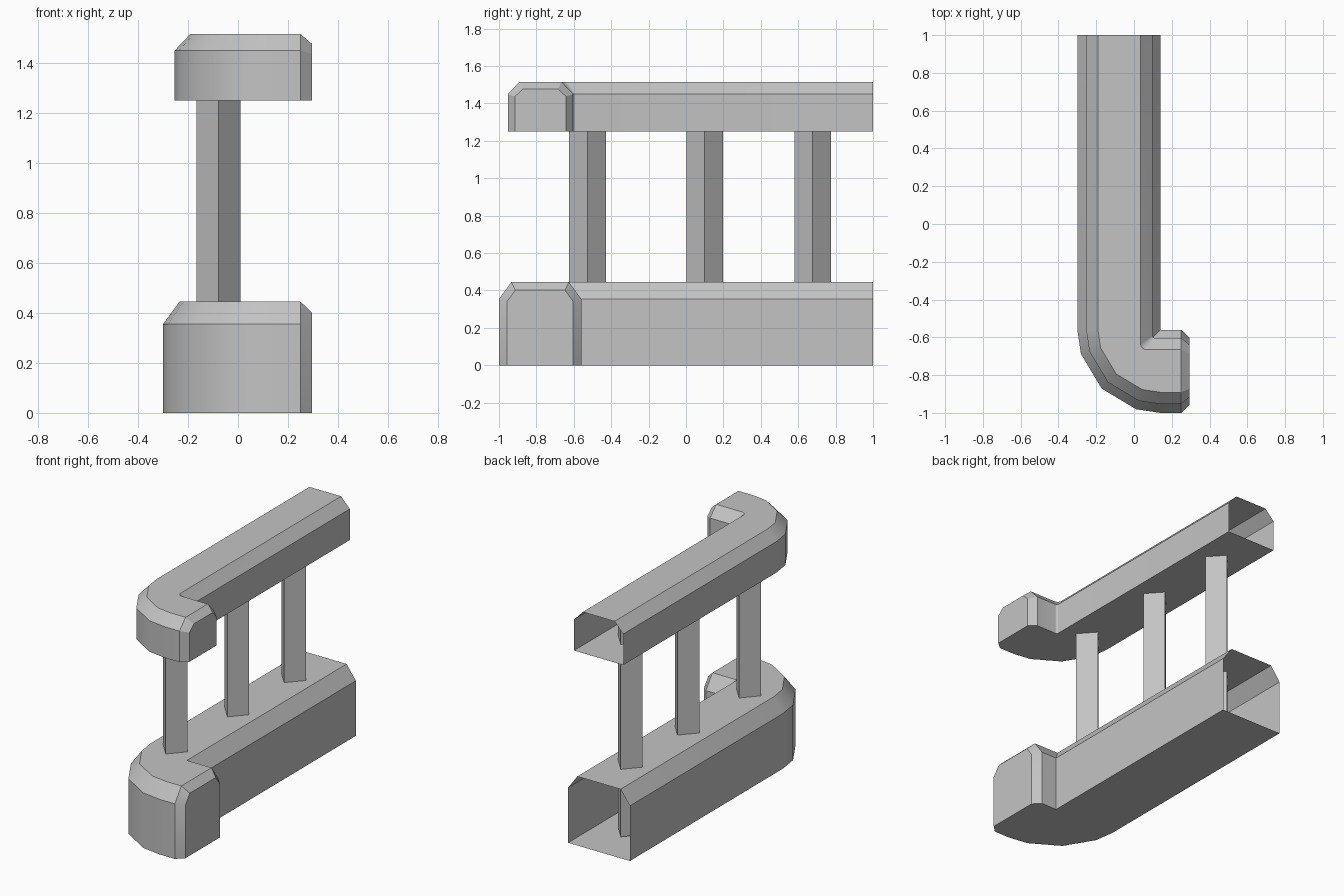
import bpy, bmesh, math

cube = bpy.data.objects.get("Cube")
if cube:
    bpy.data.objects.remove(cube, do_unlink=True)

grey = bpy.data.materials.new("plain grey")
grey.use_nodes = True
COLOUR = (0.55, 0.55, 0.55, 1)
grey.diffuse_color = COLOUR
grey.node_tree.nodes["Principled BSDF"].inputs["Base Color"].default_value = COLOUR

PIVOT_X, PIVOT_Y = 0.14, -0.56   # centre of the bend
BACK_Y, NECK_X, TIP_X = 1.0, 0.25, 0.295
BEND = [math.radians(a) for a in (0, 17, 45, 73, 90)]


def add_object(name, bm):
    mesh = bpy.data.meshes.new(name)
    bm.to_mesh(mesh)
    bm.free()
    mesh.materials.append(grey)
    obj = bpy.data.objects.new(name, mesh)
    bpy.context.collection.objects.link(obj)
    return obj


def add_rail(name, profile, inset):
    """Sweep a profile of (distance from pivot, height, corner radius) round the bend."""
    bm = bmesh.new()
    rings = [[bm.verts.new((PIVOT_X - u, BACK_Y, z)) for u, z, r in profile]]
    for a in BEND:
        rings.append([bm.verts.new((PIVOT_X - u + r - r * math.cos(a),
                                    PIVOT_Y - u + r - r * math.sin(a), z))
                      for u, z, r in profile])
    rings.append([bm.verts.new((NECK_X, PIVOT_Y - u, z)) for u, z, r in profile])

    # chamfered tip, inset at the sides and top but not at the base
    shoulder, crown = inset * 0.33, inset * 0.5
    shifts = [(-inset, 0), (-inset, -shoulder), (-crown, -inset),
              (crown, -inset), (inset, -shoulder), (inset, 0)]
    rings.append([bm.verts.new((TIP_X, PIVOT_Y - u - du, z + dz))
                  for (u, z, r), (du, dz) in zip(profile, shifts)])

    # skin, left open at the back end
    n = len(profile)
    for a, b in zip(rings, rings[1:]):
        for i in range(n):
            j = (i + 1) % n
            bm.faces.new((a[i], a[j], b[j], b[i]))
    bm.faces.new(rings[-1])
    bmesh.ops.remove_doubles(bm, verts=bm.verts, dist=0.0005)
    bmesh.ops.recalc_face_normals(bm, faces=bm.faces)
    obj = add_object(name, bm)
    bpy.ops.object.select_all(action='DESELECT')
    obj.select_set(True)
    bpy.context.view_layer.objects.active = obj
    bpy.ops.object.shade_smooth_by_angle(angle=math.radians(30))


def rail_profile(outer, inner, bevel, base, side, top, r_low, r_top):
    return [(outer, base, outer), (outer, side, outer), (outer - bevel, top, outer - bevel),
            (inner + bevel, top, r_top), (inner, side, r_low), (inner, base, r_low)]


# Rails
add_rail("lower_rail", rail_profile(0.44, 0, 0.066, 0, 0.355, 0.445, 0, 0), 0.043)
add_rail("upper_rail", rail_profile(0.393, 0.043, 0.062, 1.25, 1.45, 1.515, 0.012, 0.03), 0.038)

# Diamond posts, running inside both rails
for name, y in (("front_post", -0.527), ("middle_post", 0.1), ("back_post", 0.677)):
    bm = bmesh.new()
    bmesh.ops.create_cone(bm, cap_ends=True, segments=4, radius1=1, radius2=1, depth=1)
    # align corners with the axes whatever the starting angle
    ref = bm.verts[:][0].co
    spin = math.atan2(ref.y, ref.x)
    for v in bm.verts:
        a = math.atan2(v.co.y, v.co.x) - spin
        v.co = (-0.0775 + 0.0875 * math.cos(a), y + 0.098 * math.sin(a),
                0.01 if v.co.z < 0 else 1.44)
    bmesh.ops.recalc_face_normals(bm, faces=bm.faces)
    add_object(name, bm)
